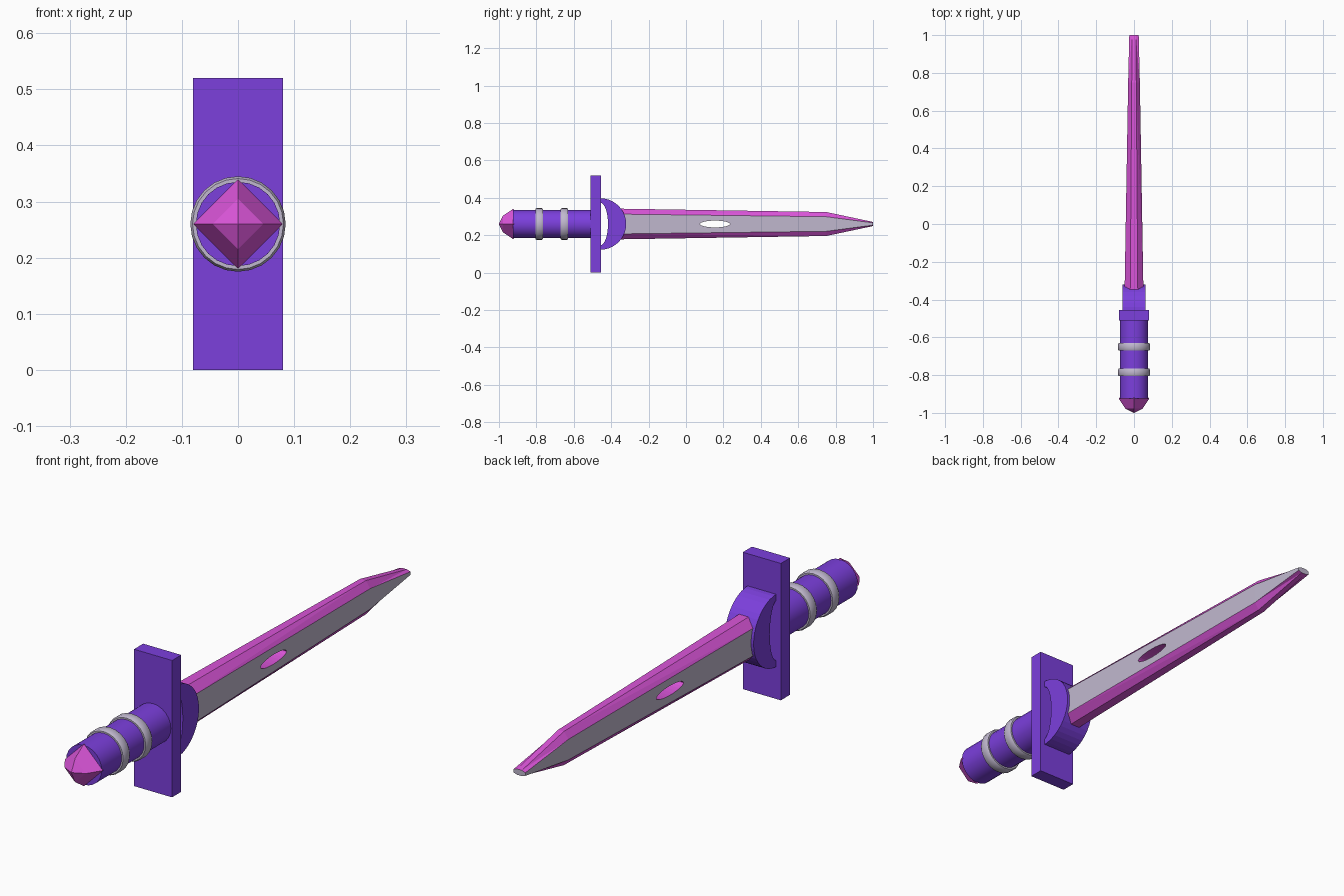
import bpy, bmesh, math

if "Cube" in bpy.data.objects:
    bpy.data.objects.remove(bpy.data.objects["Cube"])

ZC = 0.26  # height of the sword axis


def mat(name, rgb):
    m = bpy.data.materials.new(name)
    m.diffuse_color = (*rgb, 1)
    m.use_nodes = True
    m.node_tree.nodes["Principled BSDF"].inputs["Base Color"].default_value = m.diffuse_color
    return m


purple = mat("purple", (0.20, 0.05, 0.72))
pink = mat("pink", (0.70, 0.09, 0.69))
grey = mat("pale grey", (0.53, 0.48, 0.62))


def make(name, verts, faces, *mats):
    me = bpy.data.meshes.new(name)
    me.from_pydata(verts, [], faces)
    bm = bmesh.new()
    bm.from_mesh(me)
    bmesh.ops.remove_doubles(bm, verts=bm.verts, dist=1e-6)
    bmesh.ops.recalc_face_normals(bm, faces=bm.faces)
    bm.to_mesh(me)
    bm.free()
    for m in mats:
        me.materials.append(m)
    ob = bpy.data.objects.new(name, me)
    bpy.context.collection.objects.link(ob)
    return ob


def activate(ob):
    bpy.ops.object.select_all(action='DESELECT')
    ob.select_set(True)
    bpy.context.view_layer.objects.active = ob


def loft(name, rings, *mats):
    """Skin a list of equal-length closed rings and cap both ends."""
    n = len(rings[0])
    verts = [v for r in rings for v in r]
    faces = [(i * n + j, i * n + (j + 1) % n, (i + 1) * n + (j + 1) % n, (i + 1) * n + j)
             for i in range(len(rings) - 1) for j in range(n)]
    faces += [tuple(range(n)), tuple(range(len(verts) - n, len(verts)))]
    return make(name, verts, faces, *mats)


def lathe(name, profile, n, m, smooth=True):
    """Turn (y, radius) pairs around the sword axis."""
    rings = [[(r * math.cos(2 * math.pi * j / n), y, ZC + r * math.sin(2 * math.pi * j / n))
              for j in range(n)] for y, r in profile]
    ob = loft(name, rings, m)
    if smooth:
        activate(ob)
        bpy.ops.object.shade_smooth_by_angle(angle=math.radians(30))
    return ob


def prism(name, outline, half, m):
    """Extrude a (y, z) outline across x."""
    return loft(name, [[(x, y, z) for y, z in outline] for x in (-half, half)], m)


# handle with two bands and a four-sided gem pommel
lathe("grip", [(-0.925, 0.075), (-0.50, 0.075)], 24, purple)
for i, y in enumerate((-0.785, -0.65)):
    lathe(f"grip_band_{i + 1}", [(y - 0.02, 0.07), (y - 0.02, 0.081), (y - 0.013, 0.085),
                                 (y + 0.013, 0.085), (y + 0.02, 0.081), (y + 0.02, 0.07)], 24, grey)
lathe("pommel_gem", [(-1.0, 0.001), (-0.978, 0.045), (-0.925, 0.08), (-0.88, 0.05)], 4, pink, False)

# upright guard plate
prism("guard", [(-0.51, 0), (-0.455, 0), (-0.455, 0.52), (-0.51, 0.52)], 0.08, purple)

# crescent collar, as a strip between an outer and an inner arc
N = 20
arc = [math.pi * (i / N - 0.5) for i in range(N + 1)]
sections = []
for a in arc:
    oy, oz = -0.46 + 0.14 * math.cos(a), ZC + 0.138 * math.sin(a)
    iy, iz = -0.46 + 0.043 * math.cos(a), ZC + 0.115 * math.sin(a)
    sections.append([(-0.06, oy, oz), (0.06, oy, oz), (0.06, iy, iz), (-0.06, iy, iz)])
loft("crescent_collar", sections, purple)


# blade: eight-sided section tapering to a small flat tip
def section(y, w, zf, top, we):
    q = [(w, zf), (we, top), (-we, top), (-w, zf), (-w, -zf), (-we, -top), (we, -top), (w, -zf)]
    return [(x, y, ZC + z) for x, z in q]


blade = loft("blade", [section(-0.36, 0.05, 0.053, 0.082, 0.02),
                       section(0.75, 0.031, 0.039, 0.064, 0.012),
                       section(1.0, 0.025, 0.006, 0.011, 0.010)], pink, grey)
bm = bmesh.new()
bm.from_mesh(blade.data)
bmesh.ops.triangulate(bm, faces=[f for f in bm.faces if len(f.verts) == 4])
bm.to_mesh(blade.data)
bm.free()

# oval slot through the blade
oval = [(0.155 + 0.08 * math.cos(2 * math.pi * i / 24), ZC + 0.018 * math.sin(2 * math.pi * i / 24))
        for i in range(24)]
cutter = prism("slot_cutter", oval, 0.2, pink)
cutter.hide_render = True
mod = blade.modifiers.new("slot", 'BOOLEAN')
mod.operation = 'DIFFERENCE'
mod.solver = 'EXACT'
mod.object = cutter
activate(blade)
bpy.ops.object.modifier_apply(modifier="slot")
bpy.data.objects.remove(cutter)

# broad sides and the tip end are grey, edges and slot walls pink
for p in blade.data.polygons:
    p.material_index = 1 if abs(p.normal.x) > 0.9 or p.normal.y > 0.9 else 0
